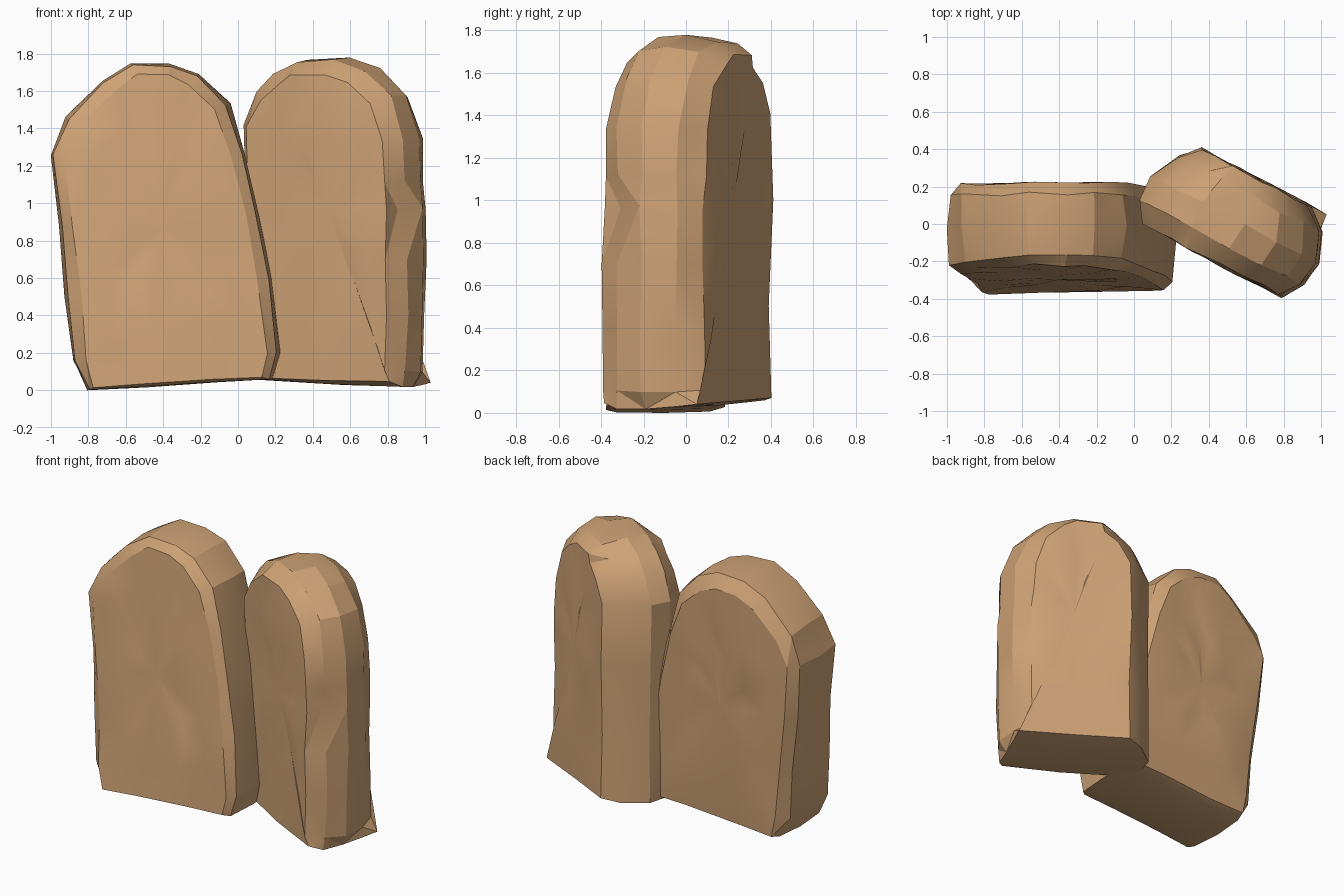
import bpy, bmesh, math, random
from mathutils import Vector

if "Cube" in bpy.data.objects:
    bpy.data.objects.remove(bpy.data.objects["Cube"])

random.seed(4)

stone = bpy.data.materials.new("tan_stone")
stone.diffuse_color = (0.62, 0.365, 0.18, 1)
stone.use_nodes = True
stone.node_tree.nodes["Principled BSDF"].inputs["Base Color"].default_value = stone.diffuse_color


def inset_outline(pts, side, top):
    """Move a clockwise (u, z) outline inwards, with separate side and crown amounts."""
    out = []
    n = len(pts)
    for i, p in enumerate(pts):
        t = (pts[(i + 1) % n] - pts[i - 1]).normalized()
        nx, nz = -t.y, t.x                 # outward for a clockwise outline
        dx = max(-1, min(1, nx * 1.6)) * side
        dz = nz * (top if nz > 0 else 0.25 * top)
        out.append(Vector((p.x - dx, p.y - dz)))
    return out


def slab(name, outline, layers, place, jitter, dents=()):
    """Loft inset outlines through the thickness, then close both faces with inner rings."""
    pts = [Vector(p) for p in outline]
    n = len(pts)
    bm = bmesh.new()

    def vert(u, z, t, j):
        x, y, zz = place(u, z, t)
        r = [random.uniform(-j, j) for _ in range(3)]
        return bm.verts.new((x + r[0], y + r[1], max(0.0, zz + r[2] * 0.5)))

    def bridge(a, b):
        for i in range(n):
            k = (i + 1) % n
            bm.faces.new((a[i], a[k], b[k], b[i]))

    # chamfered rim
    rings, shapes = [], []
    for t, side, top in layers:
        shape = inset_outline(pts, side, top)
        shapes.append(shape)
        rings.append([vert(p.x, p.y, t, jitter) for p in shape])
    for a, b in zip(rings, rings[1:]):
        bridge(a, b)

    # chips knocked out of the rim
    for layer, i, offset in dents:
        rings[layer][i].co += Vector(offset)

    # gently uneven front and back faces
    for idx, bulge in ((0, -0.012), (-1, 0.012)):
        t = layers[idx][0]
        c = sum(shapes[idx], Vector((0, 0))) / n
        prev = rings[idx]
        for s in (0.7, 0.36):
            cur = []
            for p in shapes[idx]:
                q = c + (p - c) * (s + random.uniform(-0.07, 0.07))
                cur.append(vert(q.x, q.y, t + bulge, jitter * 0.8))
            bridge(prev, cur)
            prev = cur
        mid = vert(c.x, c.y, t + bulge, 0)
        for i in range(n):
            bm.faces.new((prev[i], prev[(i + 1) % n], mid))

    bmesh.ops.recalc_face_normals(bm, faces=bm.faces)
    bmesh.ops.triangulate(bm, faces=bm.faces)
    me = bpy.data.meshes.new(name)
    bm.to_mesh(me)
    bm.free()
    me.materials.append(stone)
    ob = bpy.data.objects.new(name, me)
    bpy.context.collection.objects.link(ob)
    bpy.ops.object.select_all(action='DESELECT')
    ob.select_set(True)
    bpy.context.view_layer.objects.active = ob
    bpy.ops.object.shade_smooth_by_angle(angle=math.radians(22))
    return ob


# left slab: faces the front and leans back a little
def place_left(u, z, t):
    front, back = -0.37 + 0.09 * z, 0.18 + 0.025 * z
    return u, front + (back - front) * t, z


slab("left_stone_slab",
     [(-0.81, 0.0), (-0.88, 0.16), (-0.92, 0.5), (-0.955, 0.88), (-0.995, 1.26),
      (-0.92, 1.46), (-0.73, 1.66), (-0.57, 1.75), (-0.36, 1.75), (-0.2, 1.69),
      (-0.05, 1.53), (0.03, 1.27), (0.11, 0.95), (0.17, 0.6), (0.23, 0.2),
      (0.18, 0.06), (-0.12, 0.045), (-0.5, 0.02)],
     [(0, 0.075, 0.065), (0.09, 0.015, 0.015), (0.5, 0, 0),
      (0.86, 0.01, 0.02), (1, 0.07, 0.1)],
     place_left, 0.011)


# right slab: turned about the vertical
ang = math.radians(28)
ca, sa = math.cos(ang), math.sin(ang)


def place_right(u, z, t):
    n = 0.03 + 0.49 * t
    return ca * u + sa * n, -sa * u + ca * n, z


slab("right_stone_slab",
     [(-0.03, 0.055), (-0.04, 0.5), (-0.045, 1.0), (-0.04, 1.42), (0.04, 1.6),
      (0.14, 1.7), (0.28, 1.77), (0.52, 1.78), (0.72, 1.72), (0.87, 1.58),
      (0.95, 1.35), (0.955, 1.12), (0.97, 0.97), (0.972, 0.7), (0.97, 0.4),
      (0.965, 0.1), (0.92, 0.02), (0.5, 0.03)],
     [(0, 0.085, 0.09), (0.2, 0.015, 0.015), (0.5, 0, 0),
      (0.82, 0.07, 0.03), (1, 0.17, 0.09)],
     place_right, 0.011, dents=[(1, 12, (-0.04, 0.03, 0))])
